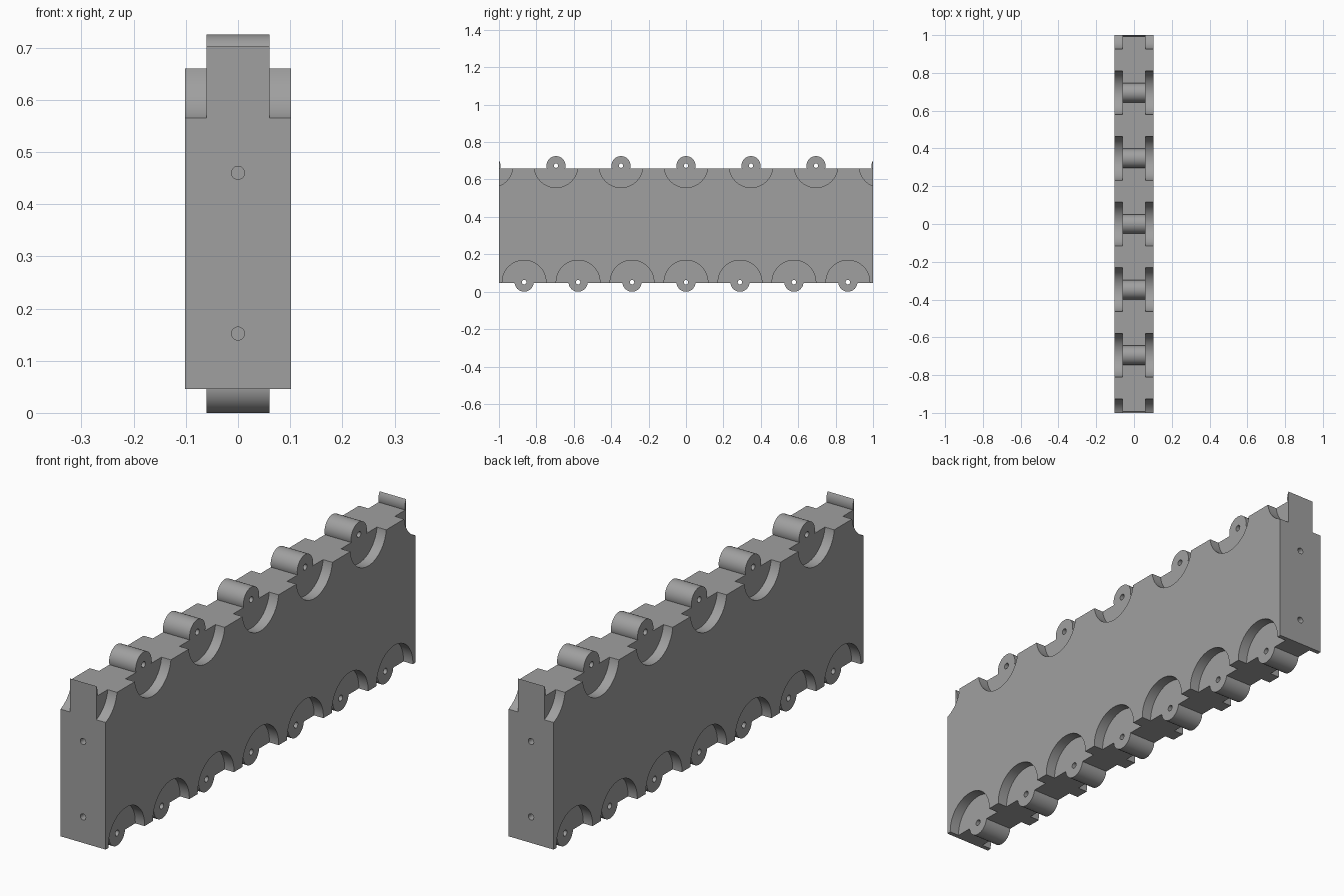
import bpy, bmesh, math
from mathutils import Matrix, Vector

if "Cube" in bpy.data.objects:
    bpy.data.objects.remove(bpy.data.objects["Cube"])

HALF_LEN, HALF_W, WEB = 1.0, 0.102, 0.06
Z_LOW, Z_HIGH = 0.046, 0.66
BOSS_R, RECESS_R, PIN_R = 0.051, 0.117, 0.012

# Lug centres (y, z) along the upper and lower edges
lugs = [(i * 0.3475, 0.674) for i in range(-3, 4)]
lugs += [(i * 0.2885, 0.051) for i in range(-3, 4)]


def make(name, build):
    bm = bmesh.new()
    build(bm)
    mesh = bpy.data.meshes.new(name)
    bm.to_mesh(mesh)
    bm.free()
    ob = bpy.data.objects.new(name, mesh)
    bpy.context.collection.objects.link(ob)
    return ob


def box(bm, size, centre):
    bmesh.ops.create_cube(bm, size=1, matrix=Matrix.Translation(centre) @ Matrix.Diagonal((*size, 1)))


def rod(bm, radius, length, centre, axis, sides):
    turn = Vector((0, 0, 1)).rotation_difference(Vector(axis)).to_matrix().to_4x4()
    bmesh.ops.create_cone(bm, cap_ends=True, segments=sides, radius1=radius, radius2=radius,
                          depth=length, matrix=Matrix.Translation(centre) @ turn)


def bosses(bm):
    for y, z in lugs:
        rod(bm, BOSS_R, 2 * HALF_W, (0, y, z), (1, 0, 0), 48)


def recesses(bm):
    for y, z in lugs:
        for s in (-1, 1):
            rod(bm, RECESS_R, 0.2, (s * (WEB + 0.1), y, z), (1, 0, 0), 72)


def pin_holes(bm):
    for y, z in lugs:
        rod(bm, PIN_R, 0.4, (0, y, z), (1, 0, 0), 24)


def end_holes(bm):
    for s in (-1, 1):
        for z in (0.152, 0.46):
            rod(bm, 0.0125, 0.2, (0, s * HALF_LEN, z), (0, 1, 0), 24)


# Slab, left overlong so that the end lugs can be trimmed flush
body = make("lugged_beam", lambda bm: box(
    bm, (2 * HALF_W, 2.4, Z_HIGH - Z_LOW), (0, 0, (Z_LOW + Z_HIGH) / 2)))

# Add the lugs, scoop the side recesses, drill the pins, trim, drill the ends
steps = [
    ("UNION", make("lug_bosses", bosses)),
    ("DIFFERENCE", make("side_recesses", recesses)),
    ("DIFFERENCE", make("pin_holes", pin_holes)),
    ("INTERSECT", make("end_trim", lambda bm: box(bm, (1, 2 * HALF_LEN, 2), (0, 0, 0.4)))),
    ("DIFFERENCE", make("end_holes", end_holes)),
]
bpy.context.view_layer.objects.active = body
body.select_set(True)
for operation, helper in steps:
    helper.hide_render = True
    mod = body.modifiers.new(helper.name, "BOOLEAN")
    mod.operation, mod.object, mod.solver = operation, helper, "EXACT"
    bpy.ops.object.modifier_apply(modifier=mod.name)
    bpy.data.objects.remove(helper)

# Plain grey finish
grey = bpy.data.materials.new("mid grey")
grey.diffuse_color = (0.35, 0.35, 0.35, 1)
grey.use_nodes = True
grey.node_tree.nodes["Principled BSDF"].inputs["Base Color"].default_value = grey.diffuse_color
body.data.materials.clear()
body.data.materials.append(grey)
bpy.ops.object.shade_smooth_by_angle(angle=math.radians(30))
